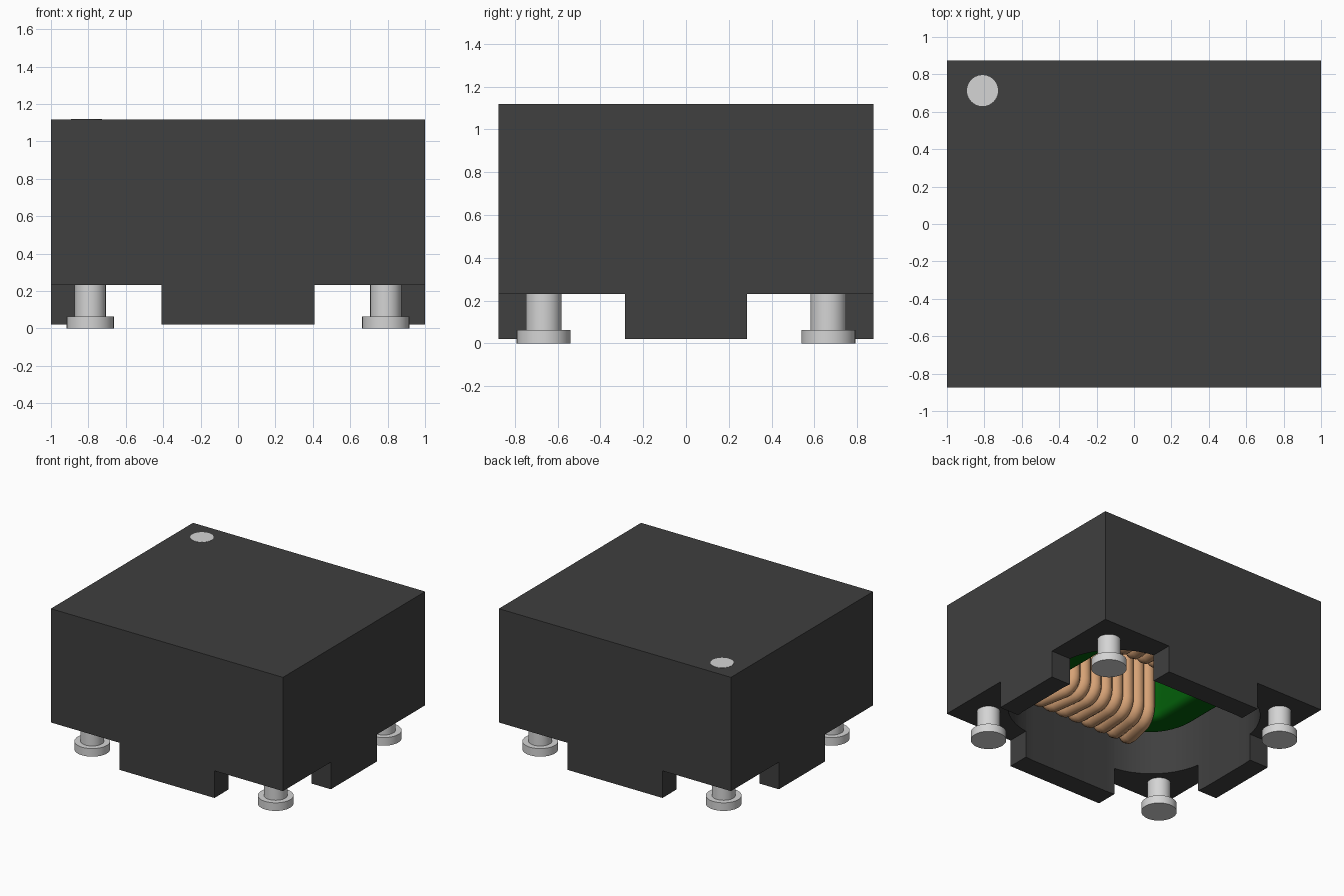
import bpy, bmesh, math
from mathutils import Vector

old = bpy.data.objects.get("Cube")
if old:
    bpy.data.objects.remove(old, do_unlink=True)


def material(name, rgb):
    m = bpy.data.materials.new(name)
    m.use_nodes = True
    m.diffuse_color = (*rgb, 1)
    m.node_tree.nodes["Principled BSDF"].inputs["Base Color"].default_value = (*rgb, 1)
    return m


BLACK = material("black plastic", (0.050, 0.050, 0.050))
TIN = material("tin metal", (0.66, 0.66, 0.66))
GREEN = material("green core coating", (0.001, 0.115, 0.003))
COPPER = material("copper wire", (0.67, 0.36, 0.18))


def link(name, data, mat=None):
    ob = bpy.data.objects.new(name, data)
    bpy.context.collection.objects.link(ob)
    if mat:
        data.materials.append(mat)
    return ob


def box(bm, lo, hi):
    verts = bmesh.ops.create_cube(bm, size=1)["verts"]
    lo, hi = Vector(lo), Vector(hi)
    for v in verts:
        v.co = (lo + hi) / 2 + v.co * (hi - lo)


def cylinder(bm, x, y, z0, z1, r, n=40):
    verts = bmesh.ops.create_cone(bm, cap_ends=True, segments=n, radius1=r,
                                  radius2=r, depth=z1 - z0)["verts"]
    bmesh.ops.translate(bm, verts=verts, vec=(x, y, (z0 + z1) / 2))


def rounded_rect(a, b, r, steps=12):
    """Outline with half sizes a and b and corner radius r."""
    pts = []
    for q, (sx, sy) in enumerate(((1, 1), (-1, 1), (-1, -1), (1, -1))):
        for k in range(steps + 1):
            t = math.pi / 2 * (q + k / steps)
            pts.append((sx * (a - r) + r * math.cos(t), sy * (b - r) + r * math.sin(t), 0))
    return pts


def mesh_object(name, bm, mat):
    me = bpy.data.meshes.new(name)
    bm.to_mesh(me)
    bm.free()
    return link(name, me, mat)


def smooth(ob, angle=35):
    bpy.ops.object.select_all(action="DESELECT")
    ob.select_set(True)
    bpy.context.view_layer.objects.active = ob
    bpy.ops.object.shade_smooth_by_angle(angle=math.radians(angle))


def to_mesh(ob):
    """Replace an object by its evaluated mesh."""
    dg = bpy.context.evaluated_depsgraph_get()
    me = bpy.data.meshes.new_from_object(ob.evaluated_get(dg))
    name = ob.name
    bpy.data.objects.remove(ob, do_unlink=True)
    return link(name, me)


CORNERS = [(sx, sy) for sx in (-1, 1) for sy in (-1, 1)]

# Housing: a block with four corner notches and a rounded cavity open below
bm = bmesh.new()
box(bm, (-1, -0.875, 0.021), (1, 0.875, 1.118))
housing = mesh_object("housing", bm, BLACK)

notches = bmesh.new()
for sx, sy in CORNERS:
    xs, ys = sorted((0.41 * sx, 1.2 * sx)), sorted((0.285 * sy, 1.2 * sy))
    box(notches, (xs[0], ys[0], -0.1), (xs[1], ys[1], 0.232))
cavity = bmesh.new()
floor = cavity.faces.new([cavity.verts.new(p) for p in rounded_rect(0.84, 0.71, 0.5)])
top = bmesh.ops.extrude_face_region(cavity, geom=[floor])["geom"]
bmesh.ops.translate(cavity, vec=(0, 0, 1.07),
                    verts=[g for g in top if isinstance(g, bmesh.types.BMVert)])
bmesh.ops.translate(cavity, vec=(0, 0, -0.01), verts=cavity.verts)
bmesh.ops.recalc_face_normals(cavity, faces=cavity.faces)
cutters = [mesh_object("notch_cutter", notches, BLACK),
           mesh_object("cavity_cutter", cavity, BLACK)]
for c in cutters:
    c.hide_render = True
    mod = housing.modifiers.new("cut", "BOOLEAN")
    mod.operation = "DIFFERENCE"
    mod.solver = "EXACT"
    mod.object = c
bpy.context.view_layer.update()
housing = to_mesh(housing)
for c in cutters:
    bpy.data.objects.remove(c, do_unlink=True)
smooth(housing, 20)

# Terminal pins with a wide foot
for sx, sy in CORNERS:
    name = ("back" if sy > 0 else "front") + ("_left" if sx > 0 else "_right") + "_pin"
    bm = bmesh.new()
    x, y = 0.79 * sx, 0.665 * sy
    cylinder(bm, x, y, 0, 0.063, 0.126)
    cylinder(bm, x, y, 0.06, 0.25, 0.083)
    smooth(mesh_object(name, bm, TIN))

# Orientation dot on the top
bm = bmesh.new()
cylinder(bm, -0.81, 0.713, 1.114, 1.1195, 0.083)
mesh_object("marker_dot", bm, TIN)


# Ring core: rounded oblong outline with a rounded hole
def add_spline(cu, pts):
    sp = cu.splines.new("POLY")
    sp.points.add(len(pts) - 1)
    for p, co in zip(sp.points, pts):
        p.co = (*co, 1)
    sp.use_cyclic_u = True


cu = bpy.data.curves.new("ring_core", "CURVE")
cu.dimensions = "2D"
cu.fill_mode = "BOTH"
cu.extrude, cu.bevel_depth, cu.bevel_resolution, cu.offset = 0.205, 0.05, 3, -0.05
add_spline(cu, rounded_rect(0.69, 0.59, 0.40))
add_spline(cu, rounded_rect(0.44, 0.36, 0.14))
core = to_mesh(link("ring_core", cu, GREEN))
core.location.z = 0.72
smooth(core)


# Two copper windings, each a fan of rounded loops around the core
def wire_loop(xi, yi, xo, yo, z0, z1, r=0.09, steps=5):
    length = math.hypot(xo - xi, yo - yi)
    centres = [(length - r, z1 - r), (r, z1 - r), (r, z0 + r), (length - r, z0 + r)]
    pts = []
    for q, (cx, cz) in enumerate(centres):
        for k in range(steps + 1):
            a = math.pi / 2 * (q + k / steps)
            t = (cx + r * math.cos(a)) / length
            pts.append((xi + (xo - xi) * t, yi + (yo - yi) * t, cz + r * math.sin(a)))
    return pts


for side, name in ((-1, "front_winding"), (1, "back_winding")):
    cu = bpy.data.curves.new(name, "CURVE")
    cu.dimensions = "3D"
    cu.bevel_depth, cu.bevel_resolution = 0.052, 3
    for i in range(8):
        xo = side * (0.46 - 0.12 * i)
        add_spline(cu, wire_loop(xo * 0.82, 0.30 * side, xo, 0.65 * side, 0.45, 1.0))
    smooth(to_mesh(link(name, cu, COPPER)), 60)
